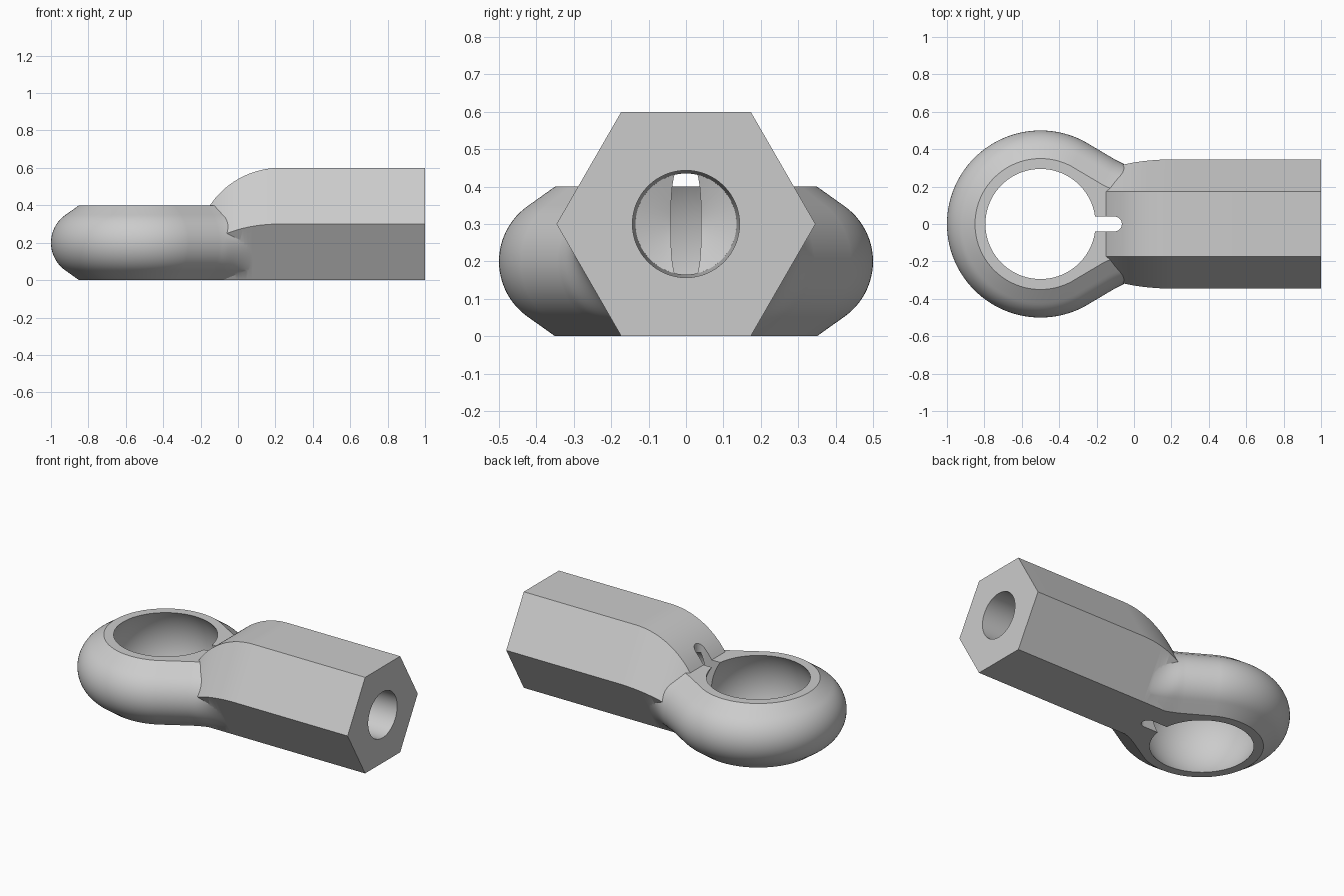
import bpy, bmesh, math

if "Cube" in bpy.data.objects:
    bpy.data.objects.remove(bpy.data.objects["Cube"])

metal = bpy.data.materials.new("plain_grey")
metal.diffuse_color = (0.6, 0.6, 0.6, 1)
metal.use_nodes = True
metal.node_tree.nodes["Principled BSDF"].inputs["Base Color"].default_value = metal.diffuse_color


def make(name, bm):
    bmesh.ops.recalc_face_normals(bm, faces=bm.faces)
    me = bpy.data.meshes.new(name)
    bm.to_mesh(me)
    bm.free()
    ob = bpy.data.objects.new(name, me)
    bpy.context.collection.objects.link(ob)
    me.materials.append(metal)
    return ob


def loft(name, rings):
    """Closed solid through rings of equal point count, capped at both ends."""
    bm = bmesh.new()
    vs = [[bm.verts.new(p) for p in r] for r in rings]
    n = len(vs[0])
    for a, b in zip(vs, vs[1:]):
        for i in range(n):
            j = (i + 1) % n
            bm.faces.new((a[i], a[j], b[j], b[i]))
    bm.faces.new(vs[0])
    bm.faces.new(vs[-1])
    return make(name, bm)


def combine(target, tool, operation):
    mod = target.modifiers.new(operation, 'BOOLEAN')
    mod.operation, mod.solver, mod.object = operation, 'EXACT', tool
    deps = bpy.context.evaluated_depsgraph_get()
    me = bpy.data.meshes.new_from_object(target.evaluated_get(deps))
    target.modifiers.clear()
    target.data = me
    bpy.data.objects.remove(tool)


# Eye ring and neck: stacked outlines, each offset inward from the widest one
ARC_R, ARC_C, WIDE = 0.181, 0.319, 0.5       # rounded rim section
TURN = math.radians(28)                       # neck angle
SLOPE = 0.577                                 # hexagon flank, y per z


def outline(z, inset):
    r = WIDE - inset
    pts = []
    start = math.pi / 2 - TURN
    for i in range(57):                       # around the eye, far side to neck
        a = math.pi + (start - math.pi) * i / 56
        pts.append((-0.5 + r * math.cos(a), r * math.sin(a)))
    # concave fillet from neck to shank
    R = 0.5 + inset
    cx, cy = 0.135, 0.285 + 0.5
    for i in range(15):
        a = TURN * (1 - i / 14)
        x, y = cx - R * math.sin(a), cy - R * math.cos(a)
        w = min(1, max(0, (x + 0.08) / 0.2))
        w = w * w * (3 - 2 * w)
        flank = min(y, 0.173 + SLOPE * min(z, 0.3) - 0.004)
        pts.append((x, y + (flank - y) * w))
    return [(x, y, z) for x, y in pts] + [(x, -y, z) for x, y in reversed(pts[1:])]


section = [(0.0, 0.15)]
for i in range(25):
    a = math.radians(-56 + 112 * i / 24)
    section.append((0.2 + ARC_R * math.sin(a), WIDE - ARC_C - ARC_R * math.cos(a)))
section.append((0.4, 0.15))
body = loft("rod_end", [outline(z, d) for z, d in section])

# Hexagonal shank, its top sinking in an arc toward the eye
BEND, RAD = 0.225, 0.4516


def shank_ring(x):
    t = 0.6 if x >= BEND else 0.6 - RAD + math.sqrt(RAD ** 2 - (BEND - x) ** 2)
    m = 0.173 + SLOPE * t / 2
    return [(x, -0.173, 0), (x, 0.173, 0), (x, m, t / 2),
            (x, 0.173, t), (x, -0.173, t), (x, -m, t / 2)]


xs = [-0.17 + (BEND + 0.17) * i / 24 for i in range(25)] + [1.0]
combine(body, loft("shank", [shank_ring(x) for x in xs]), 'UNION')

# Spherical socket through the eye
bm = bmesh.new()
bmesh.ops.create_uvsphere(bm, u_segments=96, v_segments=64, radius=0.356)
bmesh.ops.translate(bm, verts=bm.verts, vec=(-0.5, 0, 0.2))
combine(body, make("socket_cutter", bm), 'DIFFERENCE')

# Slightly tapered bore with a conical bottom
bore = []
for x, r in ((1.05, 0.1435), (-0.08, 0.135), (-0.12, 0.01)):
    bore.append([(x, r * math.cos(math.tau * i / 64), 0.3 + r * math.sin(math.tau * i / 64))
                 for i in range(64)])
combine(body, loft("bore_cutter", bore), 'DIFFERENCE')

# Round-ended slot between socket and bore
slot = [(-0.4, 0.04), (-0.4, -0.04)]
for i in range(17):
    a = math.pi * (i / 16 - 0.5)
    slot.append((-0.105 + 0.04 * math.cos(a), 0.04 * math.sin(a)))
combine(body, loft("slot_cutter", [[(x, y, z) for x, y in slot] for z in (-0.1, 0.8)]),
        'DIFFERENCE')

# Smooth shading with crisp edges
bpy.context.view_layer.objects.active = body
body.select_set(True)
bpy.ops.object.shade_smooth_by_angle(angle=math.radians(25))
